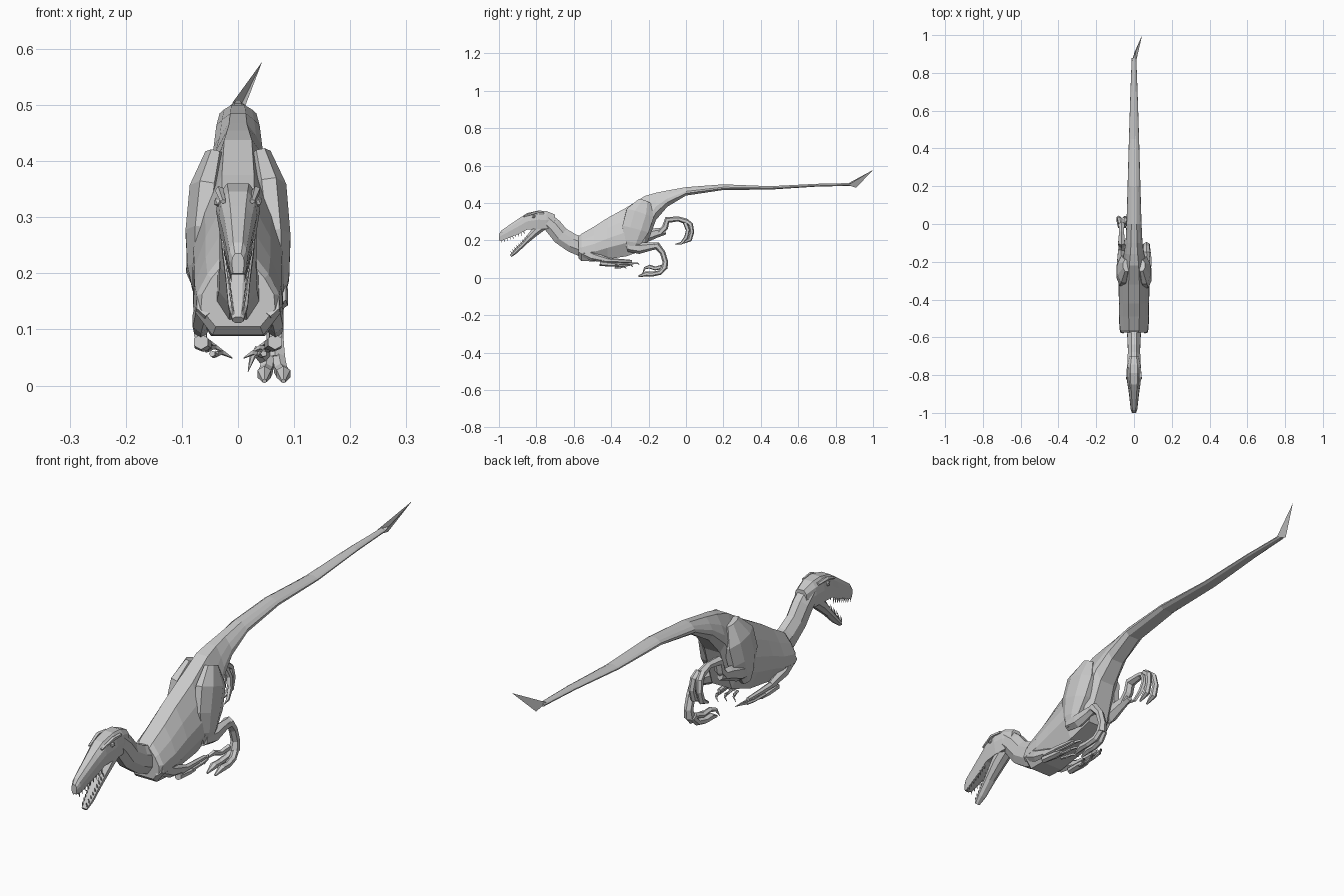
import bpy, bmesh, math
from mathutils import Vector

def circle(n):
    return [(math.cos(2 * math.pi * (i + .5) / n), math.sin(2 * math.pi * (i + .5) / n)) for i in range(n)]

TORSO = [(.35, 1), (.72, .5), (.97, 0), (1, -.45), (.6, -1)]
SKULL = [(.5, 1), (.9, .6), (1, 0), (.8, -1)]

def mirrored(half):
    return half + [(-u, v) for u, v in reversed(half)]

def make(name, verts, faces):
    bm = bmesh.new()
    vs = [bm.verts.new(v) for v in verts]
    for f in faces:
        bm.faces.new([vs[i] for i in f])
    bmesh.ops.recalc_face_normals(bm, faces=bm.faces)
    me = bpy.data.meshes.new(name)
    bm.to_mesh(me)
    bm.free()
    ob = bpy.data.objects.new(name, me)
    bpy.context.collection.objects.link(ob)
    return ob

def loft(name, pts, section=None, upright=False):
    """Skin rings (x, y, z, half width, half height) along a path."""
    section = section or circle(6)
    n, verts, faces = len(section), [], []
    for i, (x, y, z, w, h) in enumerate(pts):
        a, b = pts[max(i - 1, 0)], pts[min(i + 1, len(pts) - 1)]
        t = (Vector(b[:3]) - Vector(a[:3])).normalized()
        if upright:
            t = Vector((0, 1, 0))
        side = (Vector((1, 0, 0)) - t * t.x).normalized()
        up = side.cross(t)
        verts += [Vector((x, y, z)) + side * u * w + up * v * h for u, v in section]
    for r in range(len(pts) - 1):
        for i in range(n):
            j = (i + 1) % n
            faces.append((r * n + i, r * n + j, (r + 1) * n + j, (r + 1) * n + i))
    faces += [tuple(range(n)), tuple(range((len(pts) - 1) * n, len(pts) * n))]
    return make(name, verts, faces)

def profile(name, rows, half):
    """Upright rings from (y, top, bottom, half width)."""
    return loft(name, [(0, y, (t + b) / 2, w, (t - b) / 2) for y, t, b, w in rows], mirrored(half), True)

# Torso and long tail
profile("torso_and_tail", [
    (-.575, .22, .105, .066), (-.56, .235, .09, .076), (-.49, .275, .088, .08), (-.42, .32, .10, .08),
    (-.32, .375, .115, .082), (-.22, .438, .15, .07), (-.16, .455, .31, .055),
    (-.10, .467, .38, .045), (0, .485, .44, .04), (.2, .50, .47, .034),
    (.45, .49, .472, .027), (.7, .503, .488, .019), (.88, .507, .492, .012)], TORSO)

# Twisted blade at the tail tip
make("tail_blade", [(-.01, .865, .504), (.012, .865, .496), (.003, .91, .482), (.008, .91, .505), (.043, 1, .577)],
     [(0, 1, 2), (0, 3, 1), (0, 2, 4), (0, 4, 3), (1, 4, 2), (1, 3, 4)])

# Neck
loft("neck", [(0, -.55, .165, .042, .058), (0, -.61, .187, .037, .054), (0, -.67, .226, .035, .051),
              (0, -.71, .275, .036, .049), (0, -.75, .312, .036, .044), (0, -.79, .315, .03, .03)], circle(8))

# Skull with snout, and lower jaw
profile("skull", [(-.70, .338, .275, .026), (-.745, .357, .262, .036), (-.79, .36, .262, .039),
                  (-.85, .346, .258, .034), (-.89, .32, .237, .028), (-.95, .279, .212, .021),
                  (-.985, .255, .198, .017), (-1, .235, .2, .011)], SKULL)
loft("lower_jaw", [(0, -.765, .278, .033, .025), (0, -.81, .243, .031, .024), (0, -.86, .192, .024, .015),
                   (0, -.91, .142, .019, .013), (0, -.937, .117, .011, .008)], circle(8))

# Teeth, brow ridges and eyes
for s in (-1, 1):
    for i in range(9):
        t = i / 8
        x, y, z = s * (.012 + .012 * t), -.987 + .12 * t, .203 + .045 * t
        loft("upper_tooth", [(x, y, z, .003, .004), (x, y + .004, z - .018, .0006, .0006)], circle(4))
        x, y, z = s * (.009 + .011 * t), -.932 + .085 * t, .127 + .085 * t
        loft("lower_tooth", [(x, y, z, .003, .004), (x, y - .006, z + .017, .0006, .0006)], circle(4))
    loft("brow_ridge", [(s * .03, -.76, .345, .008, .006), (s * .033, -.81, .348, .008, .008),
                        (s * .026, -.87, .328, .005, .004)], circle(5))
    bpy.ops.mesh.primitive_ico_sphere_add(subdivisions=1, radius=.011, location=(s * .033, -.815, .328))
    bpy.context.object.name = "eye"

# Folded arms with three clawed fingers
for s in (-1, 1):
    loft("upper_arm", [(s * .058, -.565, .15, .018, .03), (s * .066, -.5, .115, .017, .024),
                       (s * .067, -.42, .095, .012, .014)])
    loft("forearm", [(s * .067, -.45, .095, .013, .014), (s * .066, -.37, .092, .011, .011),
                     (s * .062, -.29, .088, .008, .008)])
    loft("palm", [(s * .066, -.46, .078, .014, .014), (s * .062, -.40, .072, .017, .012), (s * .06, -.36, .07, .015, .009)])
    for k in range(3):
        x, z, e = .072 - .013 * k, .077 - .01 * k, -.26 - .035 * k
        loft("finger", [(s * x, -.38, z, .006, .006), (s * (x - .004), (e - .38) / 2, z - .003, .0055, .0055),
                        (s * (x - .008), e - .02, z, .006, .006)], circle(5))
        loft("finger_claw", [(s * (x - .008), e - .025, z, .005, .006), (s * (x - .018), e, z + .002, .004, .005),
                             (s * (x - .036), e + .012, z - .008, .001, .001)], circle(4))

def leg(side, s, thigh, shank, foot, toe_path, claw_path):
    loft(side + "_thigh", [(s * x, y, z, w, h) for x, y, z, w, h in thigh], circle(8))
    loft(side + "_shank", [(s * .068, y, z, r * .8, r) for y, z, r in shank])
    loft(side + "_metatarsus", [(s * .066, y, z, r * 1.15, r) for y, z, r in foot])
    # Two walking toes, one raised sickle toe on the inside
    for off in (.02, -.014):
        loft(side + "_toe", [(s * (.061 + off * min(1, .5 + i * .25)), y, z, r, r)
                             for i, (y, z, r) in enumerate(toe_path)])
    loft(side + "_sickle_claw", [(s * (.05 - .008 * i), y, z, r * .8, r) for i, (y, z, r) in enumerate(claw_path)], circle(5))

# Right leg reaches down to the ground
leg("right", 1,
    [(.04, -.22, .41, .02, .035), (.055, -.245, .345, .034, .082), (.064, -.27, .26, .032, .078),
     (.068, -.285, .19, .025, .05), (.068, -.29, .145, .014, .025)],
    [(-.31, .165, .025), (-.25, .158, .03), (-.19, .168, .022), (-.155, .172, .018)],
    [(-.19, .165, .015), (-.155, .172, .02), (-.125, .135, .015), (-.11, .085, .015), (-.117, .05, .018)],
    [(-.115, .055, .013), (-.14, .028, .013), (-.18, .02, .013), (-.215, .021, .014), (-.255, .008, .004)],
    [(-.125, .06, .012), (-.165, .05, .011), (-.195, .06, .011), (-.22, .052, .007), (-.232, .025, .001)])

# Left leg kicks out behind
leg("left", -1,
    [(.04, -.22, .41, .02, .035), (.055, -.24, .345, .034, .08), (.064, -.255, .27, .032, .08),
     (.068, -.265, .21, .024, .05), (.068, -.27, .17, .014, .025)],
    [(-.28, .21, .028), (-.22, .222, .034), (-.16, .24, .026), (-.11, .25, .018)],
    [(-.14, .24, .017), (-.112, .27, .017), (-.1, .31, .018), (-.04, .315, .013), (.005, .30, .016)],
    [(0, .305, .013), (.025, .285, .013), (.032, .245, .012), (.02, .205, .013), (-.02, .185, .004)],
    [(-.005, .295, .012), (.01, .255, .011), (0, .215, .011), (-.025, .185, .008), (-.06, .18, .001)])
